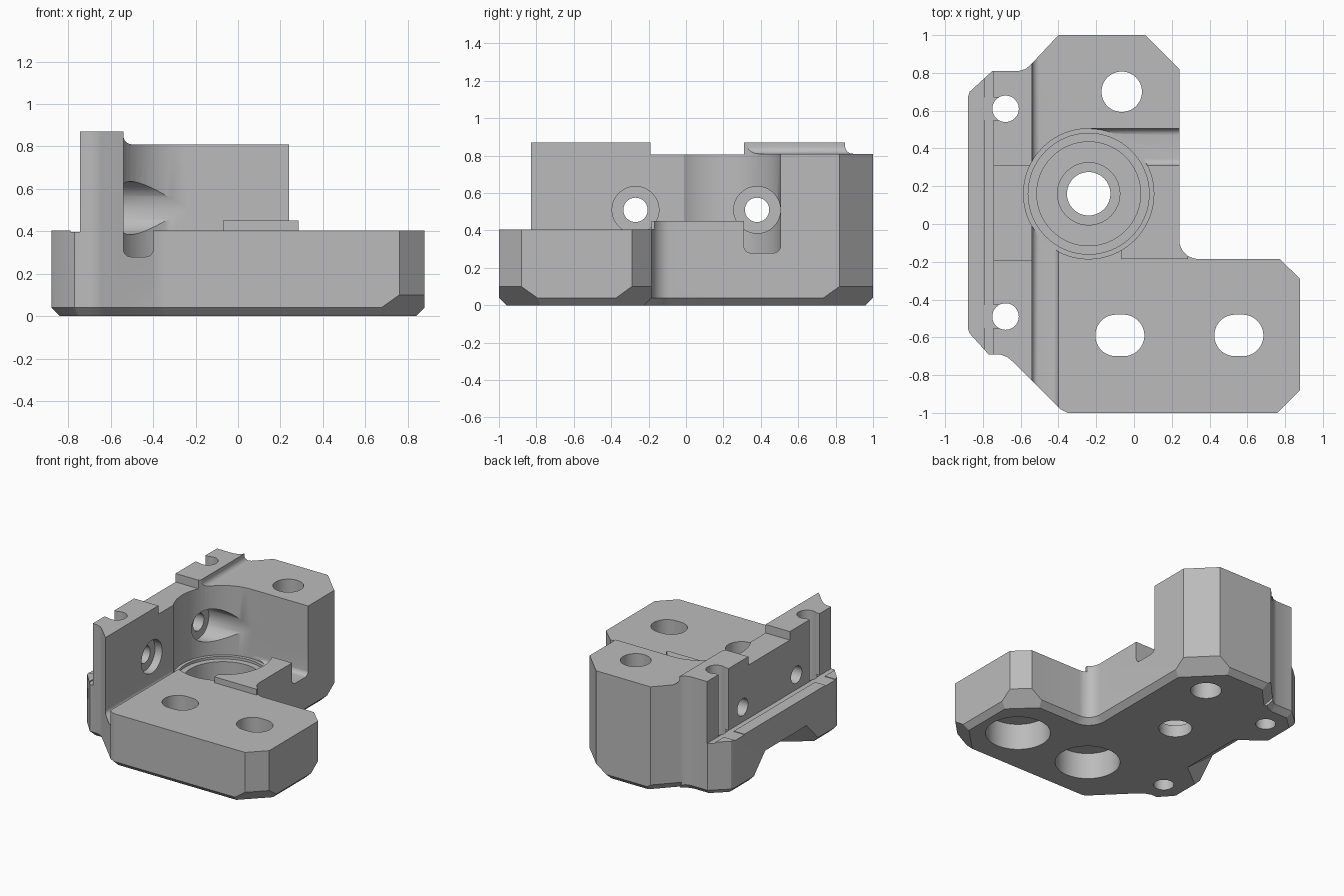
import bpy, bmesh, math
from mathutils import Vector

if "Cube" in bpy.data.objects:
    bpy.data.objects.remove(bpy.data.objects["Cube"], do_unlink=True)

grey = bpy.data.materials.new("plain_grey")
grey.use_nodes = True
grey.diffuse_color = (0.5, 0.5, 0.5, 1)
grey.node_tree.nodes["Principled BSDF"].inputs["Base Color"].default_value = (0.5, 0.5, 0.5, 1)


def make_object(name, bm):
    bmesh.ops.recalc_face_normals(bm, faces=bm.faces)
    mesh = bpy.data.meshes.new(name)
    bm.to_mesh(mesh)
    bm.free()
    mesh.materials.append(grey)
    obj = bpy.data.objects.new(name, mesh)
    bpy.context.collection.objects.link(obj)
    return obj


def loft(rings):
    """Skin a stack of equal-length closed rings and cap both ends."""
    bm = bmesh.new()
    rows = [[bm.verts.new(p) for p in ring] for ring in rings]
    n = len(rows[0])
    for low, high in zip(rows, rows[1:]):
        for i in range(n):
            j = (i + 1) % n
            bm.faces.new((low[i], low[j], high[j], high[i]))
    bm.faces.new(rows[0][::-1])
    bm.faces.new(rows[-1])
    return bm


def arc(cx, cy, r, start, end, steps):
    angles = [math.radians(start + (end - start) * i / steps) for i in range(steps + 1)]
    return [(cx + r * math.cos(a), cy + r * math.sin(a)) for a in angles]


def circle(cx, cy, r):
    return arc(cx, cy, r, 0, 360, 64)[:-1]


def rect(a0, a1, b0, b1):
    return [(a0, b0), (a1, b0), (a1, b1), (a0, b1)]


def trough(a0, a1, b0, b1, r=0.035):
    """Channel section with rounded lower corners."""
    return (arc(a0 + r, b0 + r, r, 180, 270, 6) + arc(a1 - r, b0 + r, r, 270, 360, 6)
            + [(a1, b1), (a0, b1)])


def inset(points, d):
    """Mitred inward offset of a counter-clockwise outline."""
    result = []
    for i, p in enumerate(points):
        p = Vector(p)
        u = (p - Vector(points[i - 1])).normalized()
        v = (Vector(points[(i + 1) % len(points)]) - p).normalized()
        nu, nv = Vector((-u.y, u.x)), Vector((-v.y, v.x))
        result.append(p + (nu + nv) * (d / (1 + nu.dot(nv))))
    return result


def cut(bm):
    cutter = make_object("cutter", bm)
    cutter.hide_render = True
    mod = body.modifiers.new("cut", "BOOLEAN")
    mod.operation = "DIFFERENCE"
    mod.solver = "EXACT"
    mod.object = cutter
    bpy.ops.object.modifier_apply(modifier=mod.name)
    bpy.data.objects.remove(cutter, do_unlink=True)


def cut_prism(section, lo, hi, axis="z"):
    place = {"x": lambda a, b, h: (h, a, b),
             "y": lambda a, b, h: (a, h, b),
             "z": lambda a, b, h: (a, b, h)}[axis]
    cut(loft([[place(a, b, h) for a, b in section] for h in (lo, hi)]))


def cut_corner(p, q, d, before=0.2, after=0.2):
    """Slanted cut under one bottom edge of the outline."""
    p, q = Vector(p), Vector(q)
    t = (q - p).normalized()
    out = Vector((t.y, -t.x))
    section = [(-d - 0.02, -0.02), (0.1, -0.02), (0.1, d + 0.1)]
    cut(loft([[(*(e + out * a), z) for a, z in section]
              for e in (p - t * before, q + t * after)]))


# Main block: full-height outline with a chamfered foot
outline = [(0.06, 1.0), (-0.40, 1.0), (-0.55, 0.84), (-0.575, 0.82), (-0.61, 0.81),
           (-0.75, 0.81), (-0.87, 0.70), (-0.88, 0.67), (-0.88, -0.55), (-0.87, -0.58),
           (-0.77, -0.69), (-0.71, -0.69), (-0.67, -0.705), (-0.64, -0.73),
           (-0.39, -0.98), (-0.35, -1.0), (0.76, -1.0), (0.88, -0.88),
           (0.88, -0.29), (0.77, -0.185)]
outline += arc(0.34, -0.085, 0.10, 270, 180, 8) + [(0.24, 0.82)]
foot = 0.04
body = make_object("bracket_body", loft([
    [(x, y, 0) for x, y in inset(outline, foot)],
    [(x, y, foot) for x, y in outline],
    [(x, y, 0.87) for x, y in outline]]))
bpy.context.view_layer.objects.active = body
body.select_set(True)

# Deeper slants under the corners
cut_corner((0.24, 0.82), (0.06, 1.0), 0.10)
cut_corner((0.76, -1.0), (0.88, -0.88), 0.10)
cut_corner((0.88, -0.29), (0.77, -0.185), 0.10)
cut_corner((-0.40, 1.0), (-0.55, 0.84), 0.06, 0.2, 0)

# Relief under the outer ledge
relief = bmesh.new()
for y0, y1, x, z in ((-0.40, 0.50, -0.90, -0.01), (-0.20, 0.30, -0.90, 0.20),
                     (-0.20, 0.30, -0.64, -0.01)):
    for y in (y0, y1):
        relief.verts.new((x, y, z))
bmesh.ops.convex_hull(relief, input=relief.verts)
cut(relief)

# Outer ledge behind the wall, with a faint raised lip
cut_prism(rect(-1.2, -0.745, -1.2, 1.2), 0.405, 1.2)
cut_prism(rect(-0.79, -0.745, -1.2, 1.2), 0.397, 1.2)

# Rear block top, filleted up to the wall
cut_prism(arc(-0.50, 0.85, 0.04, 180, 270, 8) + [(1.2, 0.81), (1.2, 1.2), (-0.54, 1.2)],
          -1.2, 1.2, "y")

# Lower arm, raised pad and the space above them
cut_prism(rect(-0.54, 1.2, -1.2, 0.16), 0.45, 1.2)
cut_prism(rect(-0.24, 1.2, 0.10, 0.505), 0.45, 1.2)
cut_prism(rect(-0.54, 1.2, -1.2, -0.185), 0.405, 1.2)
cut_prism(rect(0.285, 1.2, -0.3, 0.1), 0.405, 1.2)
cut_prism(rect(-0.54, -0.07, -0.3, 0.16), 0.405, 1.2)

# Lowered middle of the wall
cut_prism(rect(-1.2, -0.50, -0.19, 0.31), 0.805, 1.2)

# Groove along the wall and channel leaving the pocket
cut_prism(trough(-0.54, -0.40, 0.28, 0.6), -1.2, 0.10, "y")
cut_prism(trough(0.31, 0.505, 0.28, 0.6), -0.24, 1.2, "x")

# Round stepped pocket
for radius, floor in ((0.345, 0.28), (0.32, 0.26), (0.275, 0.12), (0.165, 0.09), (0.115, -0.1)):
    cut_prism(circle(-0.24, 0.16, radius), floor, 1.2)

# Cross holes through the wall with counterbores
for y, reach in ((-0.27, -0.45), (0.38, -0.15)):
    cut_prism(circle(y, 0.51, 0.065), -1.2, -0.4, "x")
    cut_prism(circle(y, 0.51, 0.125), -0.60, reach, "x")

# Upright holes in the wall, open to the outside above the ledge
for y in (0.61, -0.49):
    cut_prism(circle(-0.68, y, 0.07), -0.1, 1.2)
    cut_prism(rect(-1.2, -0.68, y - 0.06, y + 0.06), 0.4, 1.2)

# Rear mounting hole
cut_prism(circle(-0.065, 0.70, 0.107), -0.1, 1.2)

# Arm slots with round counterbores below
for x in (-0.075, 0.555):
    cut_prism(arc(x + 0.02, -0.59, 0.11, -90, 90, 24) + arc(x - 0.02, -0.59, 0.11, 90, 270, 24),
              -0.1, 1.2)
    cut_prism(circle(x, -0.59, 0.225), -0.1, 0.2)

bpy.ops.object.shade_smooth_by_angle(angle=math.radians(25))
